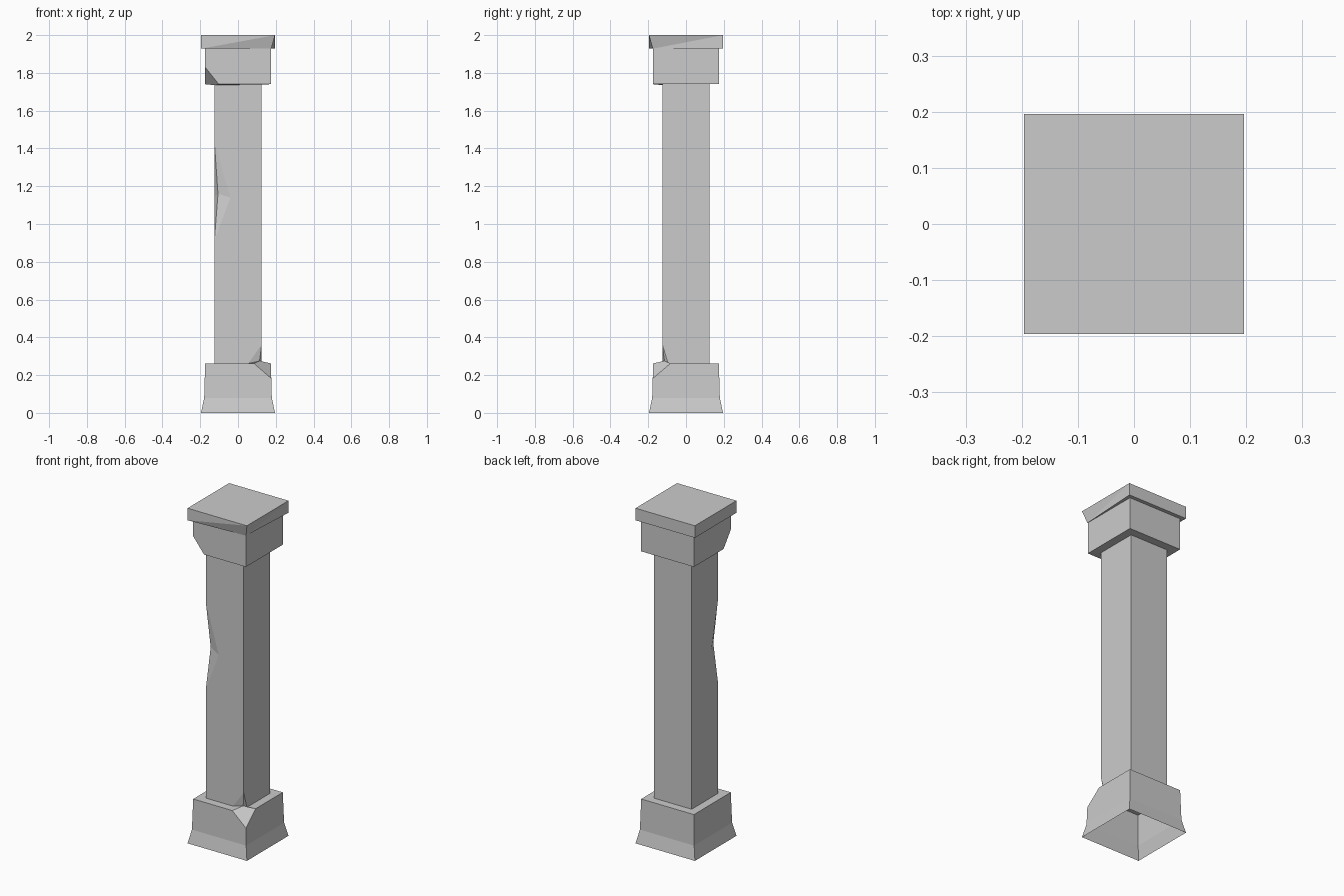
import bpy, bmesh
from mathutils import Vector

if "Cube" in bpy.data.objects:
    bpy.data.objects.remove(bpy.data.objects["Cube"])

bm = bmesh.new()

# Square pillar shell, open underneath: (half width, height) per ring
profile = [(.196, 0), (.179, .08), (.174, .262), (.125, .262), (.125, 1.74),
           (.174, 1.74), (.174, 1.928), (.196, 1.928), (.196, 2.0)]
FL, FR, BR, BL = range(4)
signs = [(-1, -1), (1, -1), (1, 1), (-1, 1)]
rings = [[bm.verts.new((sx * h, sy * h, z)) for sx, sy in signs] for h, z in profile]
for a, b in zip(rings, rings[1:]):
    for i in range(4):
        j = (i + 1) % 4
        bm.faces.new((a[i], a[j], b[j], b[i]))
bm.faces.new(rings[-1])
bm.normal_update()


def split(v, w, dist):
    """New vertex on edge v-w, dist away from v."""
    edge = bm.edges.get((v, w))
    return bmesh.utils.edge_split(edge, v, dist / edge.calc_length())[1]


def connect(a, b):
    """Cut the face shared by a and b."""
    face = next(f for f in a.link_faces if f in b.link_faces)
    bmesh.utils.face_split(face, a, b)


def chip(ring, corner, vertical_to, d_vert, inner, x_nb, dx, y_nb, dy):
    """Knock a block corner off, down to the shaft corner."""
    v = rings[ring][corner]
    a = split(v, rings[ring][x_nb], dx)
    b = split(v, rings[ring][y_nb], dy)
    d = split(v, rings[vertical_to][corner], d_vert)
    c = rings[inner][corner]
    for p, q in ((a, d), (d, b), (b, c), (c, a)):
        connect(p, q)
    bmesh.ops.dissolve_verts(bm, verts=[v])


# Chipped base corner and chipped capital corner
chip(2, FR, 1, .08, 3, FL, .09, BR, .092)
chip(5, FL, 6, .09, 4, FR, .072, BL, .068)
rings[4][FL].co.z = 1.735

# Nick at the foot of the shaft above the base chip
foot = rings[3][FR]
top = split(foot, rings[4][FR], .1)
connect(top, split(foot, rings[3][FL], .07))
connect(top, split(foot, rings[3][BR], .03))
foot.co = (.114, -.114, .275)

# Long gouge in the front left shaft edge
low = split(rings[3][FL], rings[4][FL], .65)
mid = split(low, rings[4][FL], .26)
high = split(mid, rings[4][FL], .26)
for face in [f for f in low.link_faces if f in high.link_faces]:
    front = abs(face.normal.y) > .5
    tip = Vector((-.04, -.125, 1.14)) if front else Vector((-.125, -.06, 1.14))
    before = set(bm.verts)
    bmesh.utils.face_split(face, low, high, coords=[tip])
    connect(mid, (set(bm.verts) - before).pop())
mid.co = (-.106, -.106, 1.16)

# Worn lower corner of the top slab
connect(rings[7][FL], rings[8][FR])
connect(rings[7][FR], rings[8][BR])
rings[7][FR].co = (.176, -.176, 1.928)

mesh = bpy.data.meshes.new("pillar")
bm.to_mesh(mesh)
bm.free()
bpy.context.collection.objects.link(bpy.data.objects.new("pillar", mesh))
